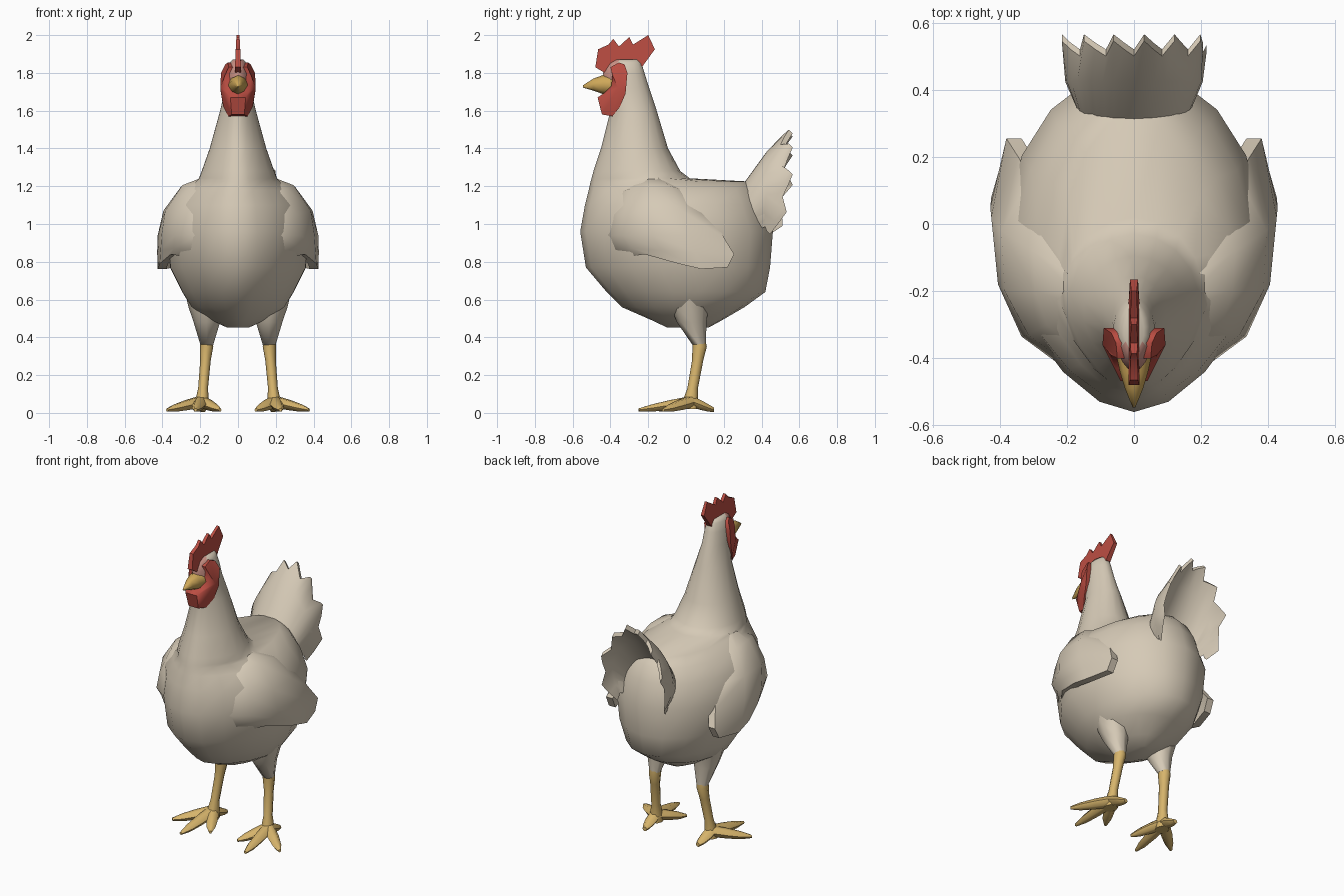
import bpy, bmesh, math
from mathutils import Vector

cube = bpy.data.objects.get("Cube")
if cube:
    bpy.data.objects.remove(cube, do_unlink=True)


def material(name, rgb):
    m = bpy.data.materials.new(name)
    m.use_nodes = True
    m.diffuse_color = (*rgb, 1)
    node = next(n for n in m.node_tree.nodes if n.type == 'BSDF_PRINCIPLED')
    node.inputs["Base Color"].default_value = (*rgb, 1)
    node.inputs["Roughness"].default_value = 0.9
    return m


FEATHER = material("cream_feathers", (0.67, 0.59, 0.47))
RED = material("comb_red", (0.50, 0.075, 0.055))
PINK = material("face_pink", (0.60, 0.29, 0.24))
YELLOW = material("leg_yellow", (0.68, 0.46, 0.15))
BEAK = material("beak_amber", (0.62, 0.39, 0.10))


def finish(name, bm, mats, angle=50, rule=None):
    bmesh.ops.recalc_face_normals(bm, faces=bm.faces)
    if rule:
        for f in bm.faces:
            f.material_index = rule(f.calc_center_median())
    me = bpy.data.meshes.new(name)
    bm.to_mesh(me)
    bm.free()
    ob = bpy.data.objects.new(name, me)
    bpy.context.collection.objects.link(ob)
    for m in mats:
        me.materials.append(m)
    bpy.ops.object.select_all(action='DESELECT')
    ob.select_set(True)
    bpy.context.view_layer.objects.active = ob
    bpy.ops.object.shade_smooth_by_angle(angle=math.radians(angle))


def skin(rows, closed=True):
    """Bridge rows of points into a surface; closed rows get end caps."""
    bm = bmesh.new()
    vs = [[bm.verts.new(p) for p in row] for row in rows]
    n = len(rows[0])
    for a, b in zip(vs, vs[1:]):
        for i in range(n if closed else n - 1):
            j = (i + 1) % n
            bm.faces.new((a[i], a[j], b[j], b[i]))
    if closed:
        bm.faces.new(vs[0])
        bm.faces.new(vs[-1])
    return bm


def thicken(bm, vec):
    """Give a sheet depth by extruding a copy along vec."""
    ret = bmesh.ops.extrude_face_region(bm, geom=bm.faces[:], use_keep_orig=True)
    moved = [g for g in ret["geom"] if isinstance(g, bmesh.types.BMVert)]
    bmesh.ops.translate(bm, verts=moved, vec=vec)
    return moved


def tube(name, path, mat, sides=8):
    """Loft along (x, y, z, side radius, other radius) stations."""
    rows = []
    for k, (x, y, z, ra, rb) in enumerate(path):
        d = Vector(path[min(k + 1, len(path) - 1)][:3]) - Vector(path[max(k - 1, 0)][:3])
        if abs(d.z) > d.xy.length:
            u, v = Vector((1, 0, 0)), Vector((0, 1, 0))
        else:
            u, v = Vector((-d.y, d.x, 0)).normalized(), Vector((0, 0, 1))
        rows.append([Vector((x, y, z)) + u * ra * math.cos(t) + v * rb * math.sin(t)
                     for t in (math.tau * i / sides for i in range(sides))])
    finish(name, skin(rows), [mat], 60)


# Body, neck and head: height, front y, back y, half width, y of widest point
BODY = [(.452, -.10, .12, .06, 0), (.49, -.18, .19, .14, 0), (.56, -.34, .31, .25, 0),
        (.64, -.42, .42, .30, 0), (.77, -.53, .445, .365, -.05), (.96, -.56, .46, .385, -.05),
        (1.1, -.535, .42, .355, -.1), (1.18, -.515, .38, .29, -.1), (1.225, -.505, .33, .225, -.18),
        (1.242, -.50, .02, .21, -.22), (1.28, -.49, -.03, .195, -.24),
        (1.4, -.45, -.095, .152, -.26), (1.6, -.40, -.155, .096, -.28),
        (1.72, -.42, -.195, .068, -.31), (1.80, -.44, -.22, .062, -.32),
        (1.85, -.41, -.235, .047, -.32), (1.87, -.38, -.25, .03, -.32)]
SIDES = 18
rings = []
for z, front, back, w, ym in BODY:
    ring = []
    for i in range(SIDES):
        t = math.tau * i / SIDES
        c = math.cos(t)
        reach = front - ym if c > 0 else back - ym
        keel = 1 - .25 * max(c, 0) ** 2          # breast narrows to a soft keel
        ring.append((w * math.sin(t) * keel, ym + abs(c) * reach, z))
    rings.append(ring)
finish("body", skin(rings), [FEATHER, PINK], 60,
       lambda c: int(c.y < -.365 and c.z > 1.7))

# Tail: cupped fan with a ragged rim, rooted in the body and open to the rear
COUNT = 25
root, mid, rim = [], [], []
for i in range(COUNT):
    a = math.radians(-125 + 250 * i / (COUNT - 1))
    s, c = math.sin(a), math.cos(a)
    up, down = max(c, 0), max(-c, 0)
    jag = (0, .045, .02)[i % 3]
    root.append((.16 * s, .28 + .04 * (1 - up), 1.05 + .13 * c))
    mid.append((.205 * s * (1 - .15 * up), .425 - .025 * down, 1.17 + .21 * up - .28 * down))
    rim.append(((.205 + jag * .4) * s * (1 - .25 * up), .50 + jag - .13 * down,
                1.19 + (.27 + jag) * up - (.39 + jag) * down))
tail = skin([root, mid, rim], closed=False)
thicken(tail, (0, .02, -.02))
finish("tail_fan", tail, [FEATHER], 50)

# Comb: ragged upright blade, thinner at the tips
COMB = [(-.48, 1.83), (-.465, 1.925), (-.41, 1.95), (-.385, 1.98), (-.355, 1.94), (-.30, 1.99),
        (-.28, 1.95), (-.20, 2.0), (-.165, 1.925), (-.23, 1.835), (-.33, 1.84), (-.43, 1.80)]
comb = bmesh.new()
comb.faces.new([comb.verts.new((-.016, y, z)) for y, z in COMB])
thicken(comb, (.032, 0, 0))
for v in comb.verts:
    v.co.x *= 1 - .5 * max(0, v.co.z - 1.85) / .15
finish("comb", comb, [RED], 30)

# Beak: hooked wedge
tube("beak", [(0, -.38, 1.735, .055, .05), (0, -.44, 1.738, .042, .05),
              (0, -.49, 1.738, .027, .032), (0, -.546, 1.728, .004, .006)], BEAK)

# Cheek patch and wattle outline in the side plane
WATTLE = [(-.355, 1.855), (-.325, 1.845), (-.31, 1.80), (-.32, 1.69), (-.35, 1.62), (-.39, 1.57),
          (-.445, 1.58), (-.468, 1.67), (-.43, 1.695), (-.395, 1.73), (-.39, 1.79), (-.40, 1.83)]
# Wing rows, top to bottom, each from front to back
WING = [[(.15, -.27, 1.22), (.17, -.24, 1.235), (.18, -.20, 1.25), (.19, -.15, 1.245), (.19, -.10, 1.22)],
        [(.20, -.35, 1.17), (.26, -.30, 1.185), (.295, -.20, 1.205), (.30, -.08, 1.20), (.25, .02, 1.17)],
        [(.205, -.41, 1.05), (.315, -.33, 1.05), (.385, -.20, 1.07), (.395, -.02, 1.07), (.31, .14, 1.05)],
        [(.22, -.42, .94), (.335, -.335, .94), (.405, -.18, .94), (.425, .02, .94), (.345, .20, .93)],
        [(.22, -.40, .86), (.34, -.28, .87), (.41, -.13, .86), (.428, .05, .85), (.38, .255, .84)],
        [(.255, -.34, .82), (.355, -.22, .84), (.415, -.04, .79), (.425, .08, .762), (.385, .22, .77)]]
# Toe tips relative to the ankle, with base thickness and tip thickness
TOES = {"middle": (.03, -.28, .036, .009), "inner": (-.10, -.17, .034, .009),
        "outer": (.18, -.15, .034, .009), "back": (-.01, .118, .036, .014)}

for side, s in (("left", 1), ("right", -1)):
    # Cheek and wattle, swept inward towards the beak and rounded top and bottom
    cheek = bmesh.new()
    face = cheek.faces.new([cheek.verts.new((.09 + .36 * min(0, y + .33) - .5 * max(0, z - 1.8)
                                             - .25 * max(0, 1.64 - z), y, z)) for y, z in WATTLE])
    hub = bmesh.ops.poke(cheek, faces=[face])["verts"][0]
    hub.co = (.094, -.36, 1.72)
    for v in thicken(cheek, (-.06, 0, 0)):
        v.co.x = max(v.co.x, 0)
    for v in cheek.verts:
        v.co.x *= s
    finish(side + "_wattle", cheek, [RED], 60)

    # Folded wing, its front and upper edges buried in the body
    wing = skin([[(s * x, y, z) for x, y, z in row] for row in WING], closed=False)
    thicken(wing, (-.045 * s, 0, 0))
    finish(side + "_wing", wing, [FEATHER], 55)

    # Feathered thigh and bare shank
    tube(side + "_thigh", [(s * .19, .02, .72, .11, .14), (s * .172, .02, .56, .09, .10),
                           (s * .165, .03, .48, .07, .078),
                           (s * .165, .07, .36, .034, .036)], FEATHER)
    tube(side + "_shank", [(s * .165, .065, .41, .03, .034), (s * .166, .072, .35, .035, .038),
                           (s * .172, .062, .28, .028, .03), (s * .185, .035, .13, .026, .028),
                           (s * .19, .025, .07, .035, .04), (s * .192, .02, .02, .04, .045)], YELLOW)

    # Toes
    for toe, (dx, dy, r, tip) in TOES.items():
        x, y = s * .195, .03
        tube(f"{side}_{toe}_toe",
             [(x, y, .06, r, .034), (x + s * dx * .4, y + dy * .4, .042, r, .03),
              (x + s * dx * .75, y + dy * .75, .026, r * .75, .022),
              (x + s * dx, y + dy, .016, tip, tip)], YELLOW, 6)
